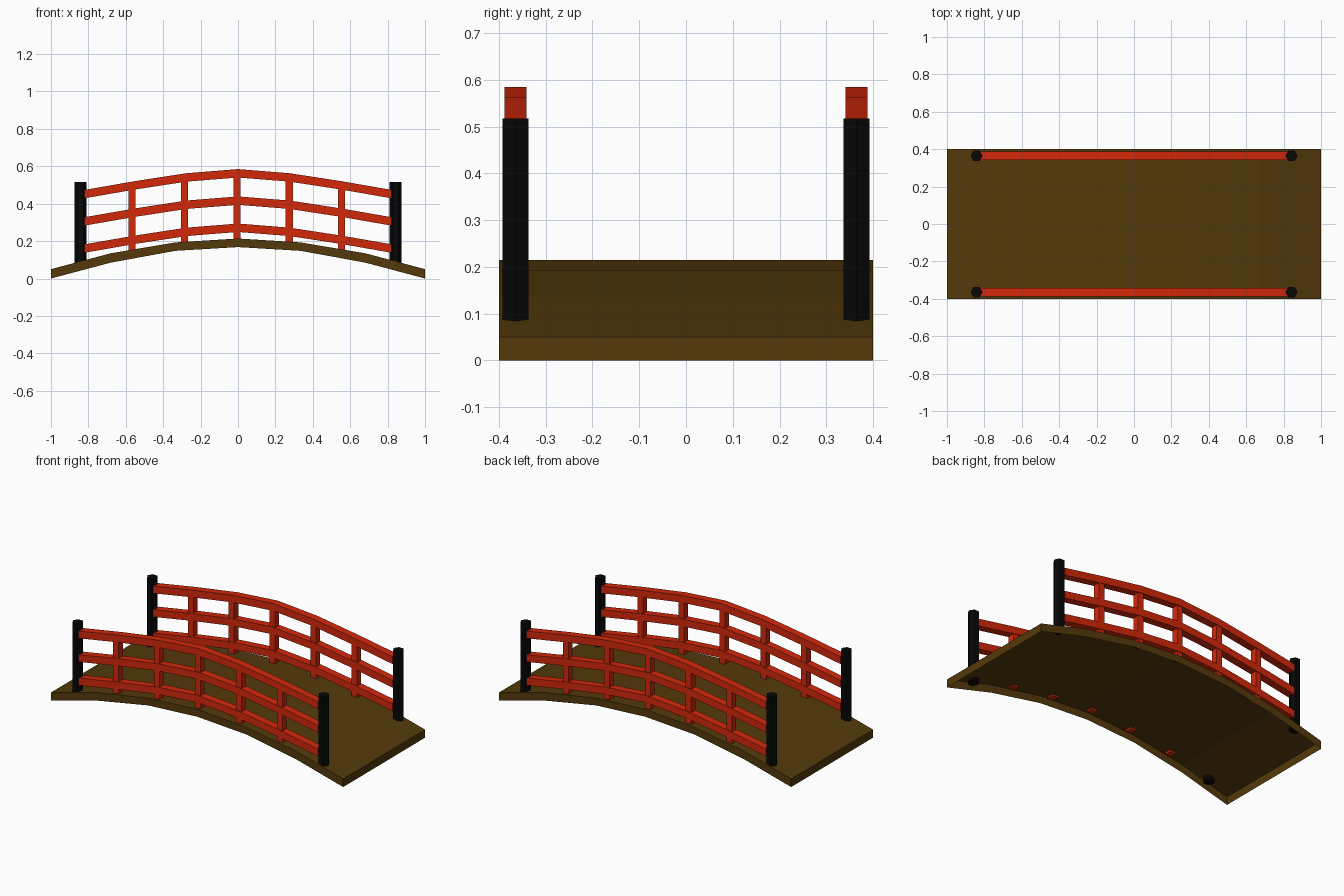
import bpy, bmesh, math

if "Cube" in bpy.data.objects:
    bpy.data.objects.remove(bpy.data.objects["Cube"])


def material(name, rgb):
    m = bpy.data.materials.new(name)
    m.diffuse_color = (*rgb, 1)
    m.use_nodes = True
    m.node_tree.nodes["Principled BSDF"].inputs["Base Color"].default_value = m.diffuse_color
    return m


RED = material("red_paint", (0.65, 0.021, 0.003))
BROWN = material("dark_wood", (0.087, 0.041, 0.003))
BLACK = material("black_paint", (0.002, 0.002, 0.002))

DECK_TOP = [(0, 0.214), (0.335, 0.193), (0.68, 0.135), (1, 0.05)]
DECK_BOTTOM = [(0, 0.168), (0.335, 0.148), (0.68, 0.085), (1, 0.0)]
RAIL_TOP = [(0, 0.585), (0.275, 0.563), (0.55, 0.521), (0.82, 0.474)]
SIDE_Y = 0.3645


def height(curve, x):
    # linear height along a mirrored half curve
    x = abs(x)
    for (x0, z0), (x1, z1) in zip(curve, curve[1:]):
        if x <= x1:
            return z0 + (z1 - z0) * (x - x0) / (x1 - x0)
    return curve[-1][1]


def finish(bm, name, mat):
    me = bpy.data.meshes.new(name)
    bm.to_mesh(me)
    bm.free()
    me.materials.append(mat)
    ob = bpy.data.objects.new(name, me)
    bpy.context.collection.objects.link(ob)
    return ob


def arched_bar(name, top, bottom, y, width, mat, open_below=False):
    # full curve from a half curve, swept as a rectangular section
    mirror = lambda c: [(-x, z) for x, z in c[:0:-1]] + c
    bm = bmesh.new()
    rings = []
    for (xt, zt), (xb, zb) in zip(mirror(top), mirror(bottom)):
        rings.append([bm.verts.new(p) for p in (
            (xt, y - width / 2, zt), (xt, y + width / 2, zt),
            (xb, y + width / 2, zb), (xb, y - width / 2, zb))])
    under = []
    for a, b in zip(rings, rings[1:]):
        for i in range(4):
            j = (i + 1) % 4
            face = bm.faces.new((a[i], a[j], b[j], b[i]))
            if i == 2:
                under.append(face)
    bm.faces.new(rings[0])
    bm.faces.new(rings[-1])
    bmesh.ops.recalc_face_normals(bm, faces=bm.faces)
    if open_below:
        bmesh.ops.delete(bm, geom=under, context='FACES_ONLY')
    return finish(bm, name, mat)


def upright(name, outline, x, y, z0, z1, mat):
    # straight vertical prism from an outline
    bm = bmesh.new()
    rings = [[bm.verts.new((x + u, y + v, z)) for u, v in outline]
             for z in (z0, z1)]
    n = len(outline)
    for i in range(n):
        j = (i + 1) % n
        bm.faces.new((rings[0][i], rings[0][j], rings[1][j], rings[1][i]))
    for ring in rings:
        bm.faces.new(ring)
    bmesh.ops.recalc_face_normals(bm, faces=bm.faces)
    return finish(bm, name, mat)


HEXAGON = [(0.032 * math.cos(k * math.pi / 3), 0.032 * math.sin(k * math.pi / 3))
           for k in range(6)]
BOX = [(-0.019, -0.02), (0.019, -0.02), (0.019, 0.02), (-0.019, 0.02)]

# arched deck, hollow from below
arched_bar("deck", DECK_TOP, DECK_BOTTOM, 0, 0.8, BROWN, open_below=True)

for side, y in (("front", -SIDE_Y), ("back", SIDE_Y)):
    # three arched rails
    for level, drop in (("top", 0), ("middle", 0.146), ("lower", 0.291)):
        top = [(x, z - drop) for x, z in RAIL_TOP]
        bottom = [(x, z - 0.045) for x, z in top]
        arched_bar(f"{side}_{level}_rail", top, bottom, y, 0.047, RED)
    # square red balusters, just piercing the deck
    for i in range(5):
        x = -0.566 + 0.28 * i
        upright(f"{side}_baluster_{i + 1}", BOX, x, y,
                height(DECK_TOP, x) - 0.01, height(RAIL_TOP, x) - 0.02, RED)
    # black six sided end posts
    for end, x in (("left", -0.842), ("right", 0.842)):
        upright(f"{side}_{end}_post", HEXAGON, x, y, 0.07, 0.517, BLACK)
